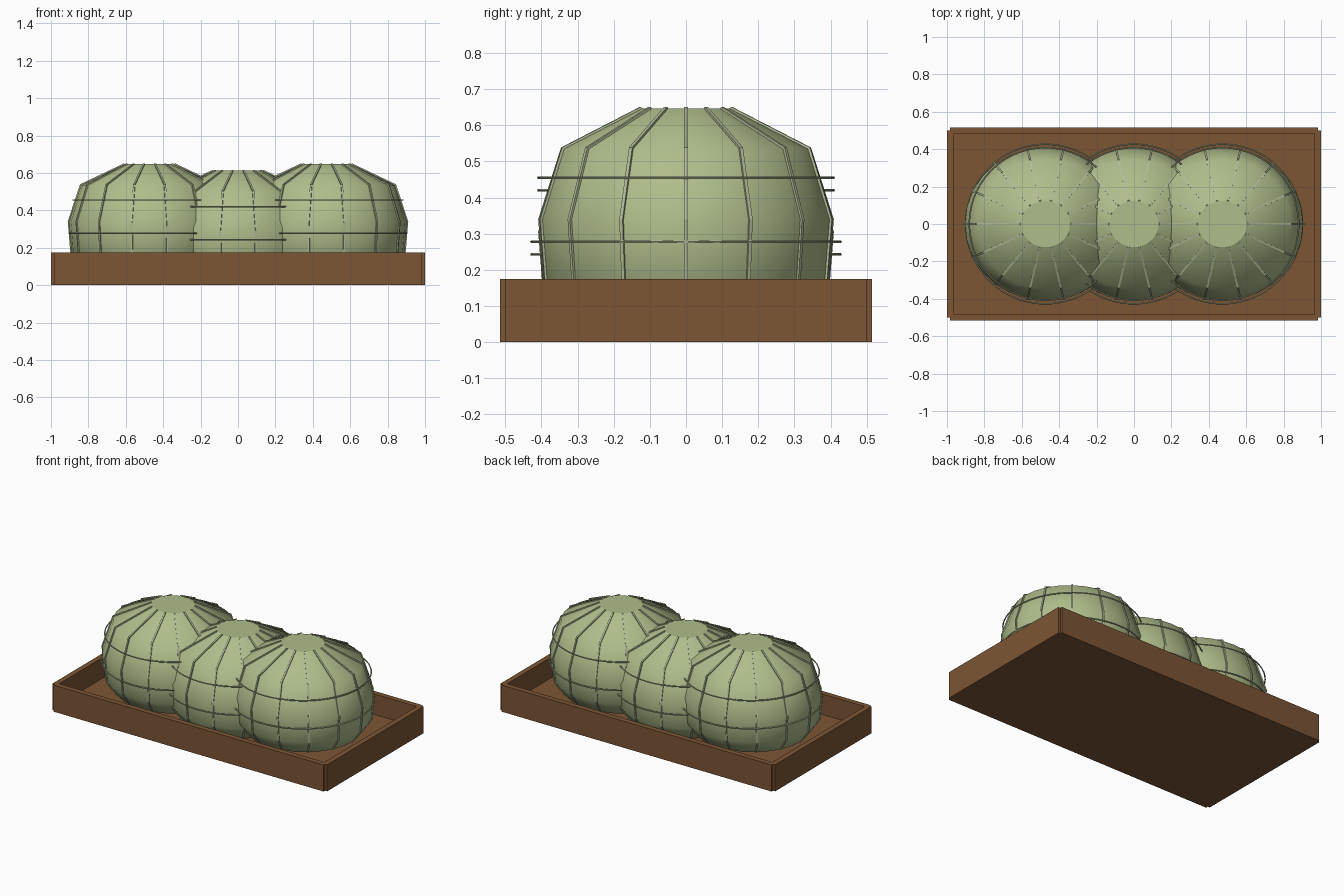
import bpy, bmesh, math
from mathutils import Vector

if "Cube" in bpy.data.objects:
    bpy.data.objects.remove(bpy.data.objects["Cube"])


def material(name, rgb):
    m = bpy.data.materials.new(name)
    m.diffuse_color = (*rgb, 1)
    m.use_nodes = True
    m.node_tree.nodes["Principled BSDF"].inputs["Base Color"].default_value = m.diffuse_color
    return m


BROWN = material("brown wood", (0.2, 0.092, 0.035))
GREEN = material("soft green", (0.43, 0.51, 0.26))
PALE = material("pale green", (0.44, 0.5, 0.31))


def finish(name, bm, mat, smooth=False):
    bmesh.ops.recalc_face_normals(bm, faces=bm.faces)
    for f in bm.faces:
        f.smooth = smooth
    me = bpy.data.meshes.new(name)
    bm.to_mesh(me)
    bm.free()
    me.materials.append(mat)
    ob = bpy.data.objects.new(name, me)
    bpy.context.collection.objects.link(ob)
    return ob


def box(name, x0, x1, y0, y1, z0, z1):
    bm = bmesh.new()
    bmesh.ops.create_cube(bm, size=1)
    for v in bm.verts:
        v.co = ((x0 + x1) / 2 + v.co.x * (x1 - x0),
                (y0 + y1) / 2 + v.co.y * (y1 - y0),
                (z0 + z1) / 2 + v.co.z * (z1 - z0))
    finish(name, bm, BROWN)


def sweep(bm, sections, closed=False):
    """Join matching rings of points into a bar."""
    rows = [[bm.verts.new(p) for p in s] for s in sections]
    n = len(rows[0])
    for i in range(len(rows) if closed else len(rows) - 1):
        a, b = rows[i], rows[(i + 1) % len(rows)]
        for j in range(n):
            bm.faces.new((a[j], a[(j + 1) % n], b[(j + 1) % n], b[j]))
    if not closed:
        bm.faces.new(rows[0])
        bm.faces.new(rows[-1])


# Tray: floor and four walls that leave small corner notches
box("tray_floor", -0.985, 0.985, -0.5, 0.5, 0, 0.04)
for s, side in ((-1, "front"), (1, "back")):
    a, b = sorted((s * 0.48, s * 0.515))
    box("tray_wall_" + side, -0.985, 0.985, a, b, 0, 0.175)
for s, side in ((-1, "left"), (1, "right")):
    a, b = sorted((s * 0.965, s * 1.0))
    box("tray_wall_" + side, a, b, -0.5, 0.5, 0, 0.175)

# Dome outline as radius and height, from the bottom up
PROFILE = [(0.24, 0.04), (0.335, 0.085), (0.396, 0.175), (0.409, 0.34),
           (0.347, 0.535), (0.124, 0.647)]
STRETCH = 1.055
SEGMENTS, RIBS = 28, 14


def dome(name, cx, drop):
    def height(z):
        return max(z - drop, 0.04)

    # Lathed body
    bm = bmesh.new()
    sections = []
    for r, z in PROFILE:
        sections.append([(cx + STRETCH * r * math.cos(t), r * math.sin(t), height(z))
                         for t in (math.tau * k / SEGMENTS for k in range(SEGMENTS))])
    sweep(bm, sections)
    ob = finish(name + "_body", bm, GREEN, True)
    # Keep the small top and bottom caps flat
    for p in ob.data.polygons:
        if len(p.vertices) > 4:
            p.use_smooth = False

    # Upright ribs
    bm = bmesh.new()
    for k in range(RIBS):
        t = math.tau * k / RIBS
        out = Vector((math.cos(t), math.sin(t), 0))
        side = Vector((-out.y, out.x, 0)) * 0.005
        bar = []
        for i, (r, z) in enumerate(PROFILE):
            if i < 1:
                continue
            p = Vector((cx + STRETCH * r * out.x, r * out.y, height(z)))
            lift = out * 0.006 + Vector((0, 0, 0.004 if z > 0.5 else 0))
            bar.append((p - side - lift, p + side - lift, p + side + lift, p - side + lift))
        sweep(bm, bar)
    finish(name + "_ribs", bm, PALE)

    # Level hoops
    bm = bmesh.new()
    for r, z in ((0.408, 0.455), (0.427, 0.278)):
        hoop = []
        for k in range(56):
            t = math.tau * k / 56
            hoop.append([(cx + (r + 0.004 * math.cos(a)) * math.cos(t),
                          (r + 0.004 * math.cos(a)) * math.sin(t),
                          z - drop + 0.004 * math.sin(a))
                         for a in (math.tau * j / 6 for j in range(6))])
        sweep(bm, hoop, True)
    finish(name + "_hoops", bm, PALE)


dome("left_dome", -0.473, 0)
dome("middle_dome", 0, 0.035)
dome("right_dome", 0.473, 0)
